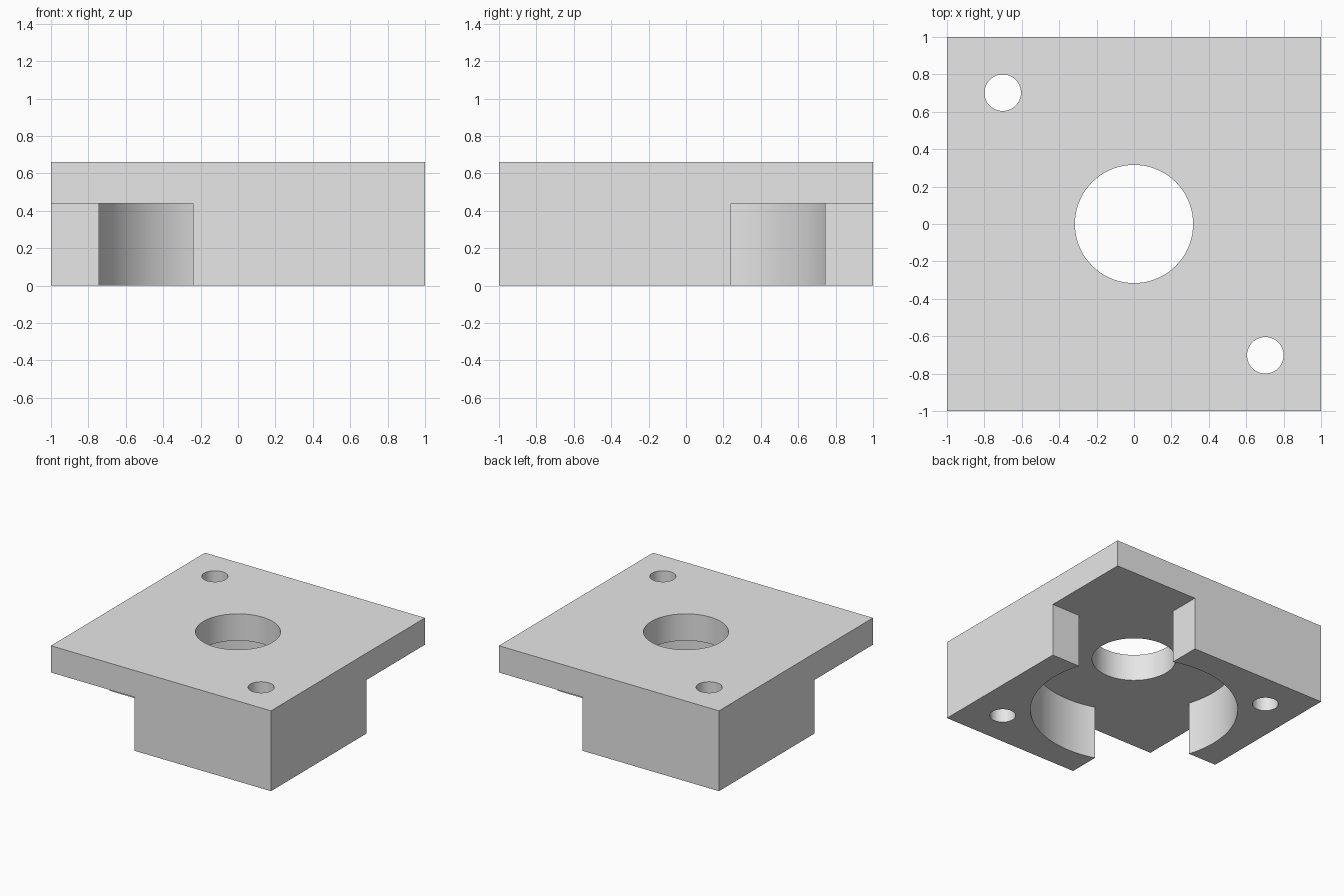
import bpy
import bmesh
from math import asin, cos, sin, pi

cube = bpy.data.objects.get("Cube")
if cube:
    bpy.data.objects.remove(cube, do_unlink=True)

HEIGHT = 0.66      # overall height
CEILING = 0.44     # underside of the top plate
NOTCH = 0.24       # inner edge of the open corners
CAVITY = 0.78      # radius of the round recess
OVER = 1.2         # cutters reach past the block


def prism(name, outline, bottom, top):
    """Extrude a counter-clockwise outline straight up."""
    bm = bmesh.new()
    face = bm.faces.new([bm.verts.new((x, y, bottom)) for x, y in outline])
    result = bmesh.ops.extrude_face_region(bm, geom=[face])
    raised = [v for v in result["geom"] if isinstance(v, bmesh.types.BMVert)]
    bmesh.ops.translate(bm, verts=raised, vec=(0, 0, top - bottom))
    bmesh.ops.recalc_face_normals(bm, faces=bm.faces)
    mesh = bpy.data.meshes.new(name)
    bm.to_mesh(mesh)
    bm.free()
    obj = bpy.data.objects.new(name, mesh)
    bpy.context.collection.objects.link(obj)
    return obj


def arc(radius, start, end, steps, cx=0, cy=0):
    angles = [start + (end - start) * i / steps for i in range(steps + 1)]
    return [(cx + radius * cos(a), cy + radius * sin(a)) for a in angles]


def circle(radius, cx=0, cy=0):
    return arc(radius, 0, 2 * pi, 96, cx, cy)[:-1]


# Square block
block = prism("mounting_block", [(-1, -1), (1, -1), (1, 1), (-1, 1)], 0, HEIGHT)
grey = bpy.data.materials.new("plain_grey")
grey.use_nodes = True
grey.diffuse_color = (0.8, 0.8, 0.8, 1)
grey.node_tree.nodes["Principled BSDF"].inputs["Base Color"].default_value = (0.8, 0.8, 0.8, 1)
block.data.materials.append(grey)

# Round recess joined to two opposite open corners, as one half turned twice
tilt = asin(NOTCH / CAVITY)
half = [(OVER, NOTCH), (OVER, OVER), (NOTCH, OVER)]
half += arc(CAVITY, pi / 2 - tilt, pi + tilt, 48)
recess = half + [(-x, -y) for x, y in half]

cutters = [
    prism("recess_cutter", recess, -0.2, CEILING),
    prism("centre_bore_cutter", circle(0.316), -0.2, 1),
    prism("left_bolt_hole_cutter", circle(0.0975, 0.702, -0.702), -0.2, 1),
    prism("right_bolt_hole_cutter", circle(0.0975, -0.702, 0.702), -0.2, 1),
]

# Cut the openings, then drop the cutters
bpy.context.view_layer.objects.active = block
block.select_set(True)
for cutter in cutters:
    cut = block.modifiers.new(cutter.name, "BOOLEAN")
    cut.operation = "DIFFERENCE"
    cut.solver = "EXACT"
    cut.object = cutter
    bpy.ops.object.modifier_apply(modifier=cut.name)
    bpy.data.objects.remove(cutter, do_unlink=True)

# Smooth round walls, crisp corners
bpy.ops.object.shade_smooth_by_angle(angle=pi / 6)
